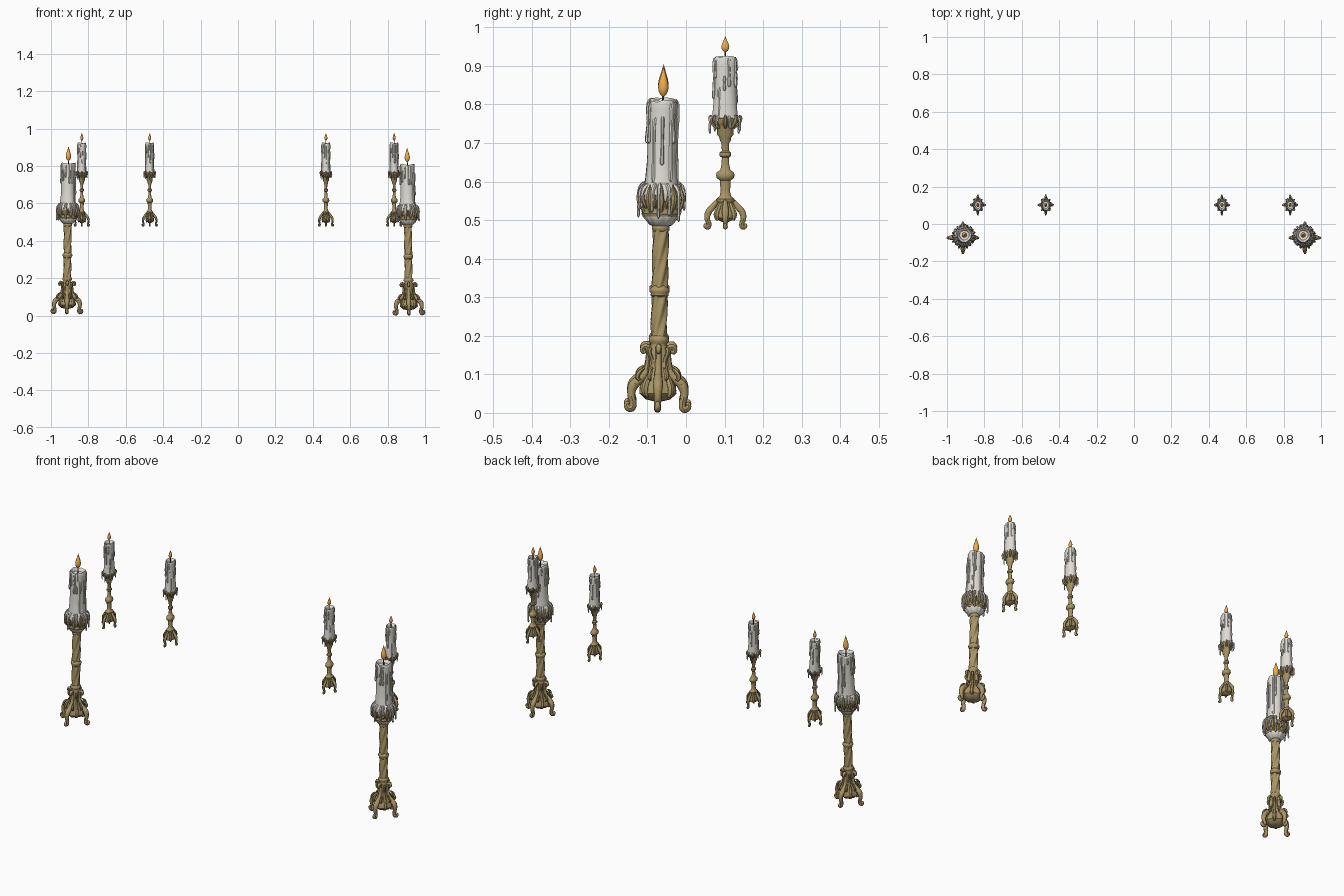
import bpy, bmesh, math, random
from mathutils import Matrix, Vector

if "Cube" in bpy.data.objects:
    bpy.data.objects.remove(bpy.data.objects["Cube"])
random.seed(4)
TAU = 2 * math.pi


def material(name, c):
    m = bpy.data.materials.new(name)
    m.diffuse_color = (*c, 1)
    m.use_nodes = True
    m.node_tree.nodes["Principled BSDF"].inputs["Base Color"].default_value = m.diffuse_color
    return m


BRASS = material("brass", (0.40, 0.30, 0.13))
WAX = material("wax", (0.74, 0.72, 0.66))
FLAME = material("flame", (0.9, 0.42, 0.07))
WICK = material("wick", (0.05, 0.04, 0.03))


def finish(name, me, mat):
    me.materials.clear()
    me.materials.append(mat)
    me.polygons.foreach_set("use_smooth", [True] * len(me.polygons))
    me.set_sharp_from_angle(angle=math.radians(45))
    return name, me


def lathe(name, prof, mat, segs=24, warp=None):
    """Revolve (r, z) points; warp(r, a, z) may return a changed (r, z)."""
    bm = bmesh.new()
    rings = []
    for r, z in prof:
        ring = []
        for i in range(segs):
            a = TAU * i / segs
            rr, zz = warp(r, a, z) if warp else (r, z)
            ring.append(bm.verts.new((rr * math.cos(a), rr * math.sin(a), zz)))
        rings.append(ring)
    for lo, hi in zip(rings, rings[1:]):
        for i in range(segs):
            j = (i + 1) % segs
            bm.faces.new((lo[i], lo[j], hi[j], hi[i]))
    bm.faces.new(rings[0][::-1])
    bm.faces.new(rings[-1])
    me = bpy.data.meshes.new(name)
    bm.to_mesh(me)
    bm.free()
    return finish(name, me, mat)


def tubes(name, runs, mat, res=4, sides=1):
    """Tapered tubes; each run is (angle, [(r, z, thickness), ...]) in a radial plane."""
    cu = bpy.data.curves.new(name, 'CURVE')
    cu.dimensions = '3D'
    cu.bevel_depth = 1
    cu.bevel_resolution = sides
    cu.use_fill_caps = True
    for a, pts in runs:
        sp = cu.splines.new('BEZIER')
        sp.resolution_u = res
        sp.bezier_points.add(len(pts) - 1)
        for p, (r, z, t) in zip(sp.bezier_points, pts):
            p.co = (r * math.cos(a), r * math.sin(a), z)
            p.handle_left_type = p.handle_right_type = 'AUTO'
            p.radius = t
    ob = bpy.data.objects.new(name, cu)
    bpy.context.collection.objects.link(ob)
    bpy.context.view_layer.update()
    me = bpy.data.meshes.new_from_object(ob.evaluated_get(bpy.context.evaluated_depsgraph_get()))
    bpy.data.objects.remove(ob)
    return finish(name, me, mat)


def around(n, pts, start=0.0):
    return [(start + TAU * i / n, pts) for i in range(n)]


def lobes(n, depth):
    return lambda r, a, z: (r * (1 + depth * math.cos(n * a)), z)


def candle(R, z0, z1, flame_top, wave):
    """Candle with a melted rim, wax runs, wick and flame."""
    def melt(r, a, z):
        k = max(0, (z - z1 + 0.02) / 0.02)
        n = math.sin(2 * a + 1) + 0.6 * math.sin(5 * a) + 0.4 * math.sin(7 * a + 2)
        return r * (1 + 0.03 * math.sin(3 * a + 40 * z)), z + k * wave * n
    body = [(R * 1.15, z0), (R * 1.05, z0 + .03), (R * .97, z0 + .07), (R * .95, z1 - .06),
            (R * .98, z1 - .02), (R, z1 - .006), (R * .93, z1), (R * .78, z1 - .003),
            (R * .65, z1 - .016), (R * .1, z1 - .018)]
    runs = []
    for i in range(13):
        a = TAU * (i + random.uniform(-.3, .3)) / 13
        top = z1 - (.006 if i % 4 else random.uniform(.03, .1))
        end = top - (top - z0) * random.choice((.18, .3, .45, .65, .9))
        t = R * random.uniform(.1, .16)
        runs.append((a, [(R * .88, top + .002, t), (R * .99, top - .008, t), (R * .97, (top + end) / 2, t * .75),
                         (R * 1.02, end + .008, t * 1.1), (R * 1.02, end + .001, t * 1.05), (R, end - .004, t * .2)]))
    h = flame_top - z1 - .012
    fl = [(R * f * .36, z1 + .012 + h * k) for f, k in
          ((.15, 0), (.6, .08), (.9, .2), (1, .33), (.85, .5), (.5, .7), (.22, .87), (.02, 1))]
    return [lathe("candle", body, WAX, 36, melt), tubes("wax_runs", runs, WAX, 3),
            lathe("wick", [(R * .08, z1 - .02), (R * .06, z1 + .025)], WICK, 8),
            lathe("flame", fl, FLAME, 14)]


# Large stand: scrolled four-legged base
foot = [(.033, .160, .004), (.040, .158, .006), (.039, .170, .007), (.029, .170, .008), (.025, .140, .008),
        (.032, .106, .009), (.048, .087, .012), (.064, .070, .013), (.069, .046, .010), (.064, .024, .009),
        (.068, .011, .0095), (.078, .013, .008), (.079, .024, .006), (.073, .025, .003)]
rib = [(.030, .168, .005), (.035, .160, .006), (.024, .135, .006), (.030, .10, .007), (.043, .075, .009),
       (.047, .055, .009), (.040, .045, .006), (.037, .053, .004)]
large = [
    tubes("base_legs", around(4, foot), BRASS, 4, 2),
    tubes("base_ribs", around(4, rib, TAU / 8), BRASS, 4),
    tubes("knee_scrolls", around(8, [(.040, .115, .003), (.052, .105, .006), (.058, .092, .006), (.052, .084, .004)],
                                 TAU / 16), BRASS, 3),
    lathe("base_body", [(.01, .03), (.03, .035), (.045, .05), (.043, .07), (.031, .095), (.023, .13), (.026, .16),
                        (.021, .175), (.021, .18), (.026, .185), (.026, .193), (.021, .20)],
          BRASS, 32, lambda r, a, z: (r * (1 + .07 * math.cos(8 * a) * (z < .17)), z)),
]
# Twisted column and its collars
large += [
    lathe("twisted_column", [(.0195, .195 + .30 * i / 60) for i in range(61)], BRASS, 30,
          lambda r, a, z: (r + .0024 * math.cos(5 * a - 75 * z), z)),
    lathe("middle_collar", [(.018, .30), (.023, .304), (.023, .31), (.026, .314), (.026, .321), (.022, .325),
                            (.018, .33)], BRASS),
    lathe("top_collar", [(.018, .47), (.023, .475), (.023, .483), (.02, .488), (.02, .49)], BRASS),
]
# Drip pan: wax-covered bowl, brass crown of leaves, hanging drips
large += [
    lathe("pan_bowl", [(.018, .484), (.028, .487), (.036, .497), (.046, .509), (.046, .515), (.02, .52)],
          WAX, 48, lobes(12, .04)),
    lathe("pan_crown", [(.030, .507), (.047, .509), (.05, .516), (.047, .522), (.05, .534), (.055, .540),
                        (.055, .547), (.049, .55), (.02, .55)], BRASS, 48, lobes(12, .02)),
    tubes("crown_leaves", around(10, [(.046, .52, .004), (.053, .54, .008), (.056, .558, .0075), (.053, .576, .005),
                                      (.051, .592, .001)]), BRASS, 3),
    tubes("crown_curls", around(10, [(.048, .53, .003), (.056, .545, .006), (.060, .556, .005), (.056, .564, .003)],
                                TAU / 20), BRASS, 3),
    lathe("wax_pool", [(.03, .545), (.050, .55), (.052, .565), (.049, .58), (.043, .592), (.034, .60)],
          WAX, 40, lambda r, a, z: (r * (1 + .04 * math.sin(5 * a) + .03 * math.cos(9 * a)), z)),
]
drips = []
for i in range(14):
    e = random.uniform(.493, .535)
    drips.append((TAU * (i + random.uniform(-.3, .3)) / 14,
                  [(.040, .592, .005), (.052, .583, .006), (.0585, .57, .005), (.060, (.57 + e) / 2, .0035),
                   (.060, e + .006, .0042), (.060, e, .001)]))
large += [tubes("pan_drips", drips, WAX, 3)] + candle(.039, .58, .808, .898, .0028)

# Small stand: four scrolled feet, turned stem, leafy cup
foot_s = [(.016, .553, .004), (.025, .545, .006), (.034, .533, .008), (.044, .52, .0085), (.047, .503, .007),
          (.042, .488, .006), (.045, .482, .0065), (.052, .484, .005), (.052, .491, .003)]
small = [
    tubes("foot_scrolls", around(4, foot_s), BRASS, 4, 2),
    tubes("foot_leaves", around(4, [(.015, .55, .004), (.026, .53, .007), (.033, .512, .007), (.029, .50, .004)],
                                TAU / 8), BRASS, 3),
    lathe("turned_stem", [(.008, .495), (.028, .505), (.031, .515), (.022, .535), (.020, .545), (.024, .549),
                          (.024, .555), (.015, .562), (.012, .575), (.014, .596), (.014, .603), (.022, .609),
                          (.024, .616), (.022, .624), (.013, .63), (.010, .645), (.009, .662), (.015, .667),
                          (.015, .675), (.009, .68), (.010, .70), (.014, .706), (.015, .714), (.021, .722),
                          (.021, .74), (.028, .748), (.034, .755), (.036, .764), (.028, .766), (.005, .764)], BRASS),
    tubes("cup_leaves", around(8, [(.022, .738, .003), (.031, .748, .0055), (.038, .758, .006), (.040, .768, .004),
                                   (.036, .772, .002)]), BRASS, 3),
    tubes("cup_drips", [(TAU * i / 7 + .3, [(.028, .768, .004), (.036, .766, .004), (.040, .755, .003),
                                            (.040, .742 - .006 * (i % 3), .0035), (.040, .735 - .006 * (i % 3), .0006)])
                        for i in range(7)], WAX, 3),
    lathe("cup_wax", [(.02, .758), (.034, .763), (.034, .769), (.027, .776)], WAX, 30, lobes(7, .06)),
] + candle(.0295, .763, .924, .977, .0018)


def place(parts, where, mtx):
    for name, me in parts:
        ob = bpy.data.objects.new(where + "_" + name, me)
        bpy.context.collection.objects.link(ob)
        ob.matrix_world = mtx


# Two slightly leaning large stands, four narrow small ones
for side, x, lean, z in (("left", -.915, .010, .007), ("right", .914, -.011, 0)):
    place(large, side + "_large", Matrix.Translation((x, -.074, z)) @ Matrix.Rotation(lean, 4, 'Y')
          @ Matrix.Rotation(-.018, 4, 'X'))
for side, x in (("outer_left", -.835), ("inner_left", -.472), ("inner_right", .47), ("outer_right", .835)):
    place(small, side + "_small", Matrix.Translation((x, .102, 0)) @ Matrix.Diagonal((.76, 1, 1, 1)))
